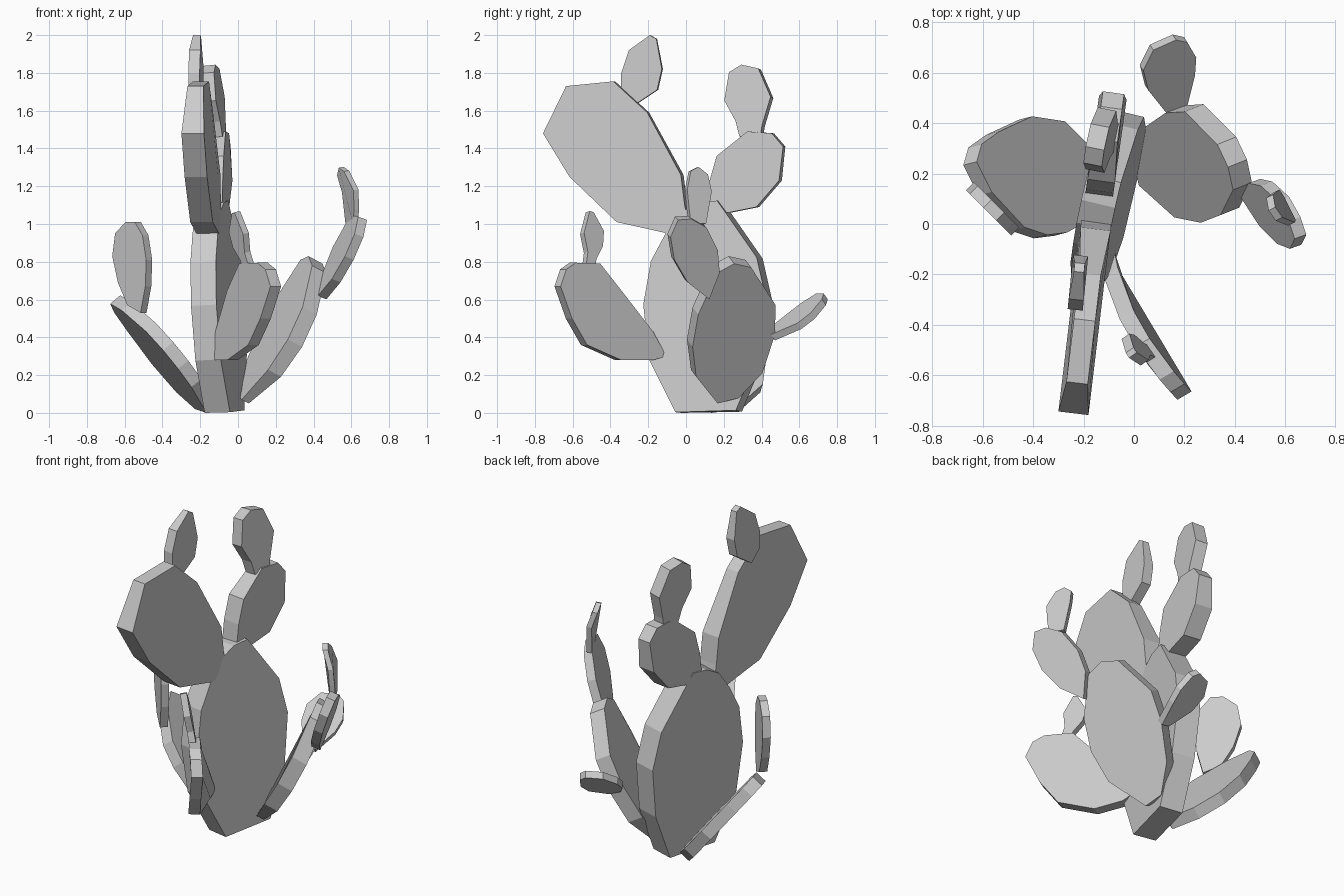
import bpy
from mathutils import Vector

def pad(name, axis, outline, surface, thick):
    """Flat cactus pad: outline in one view, depth along `axis` from surface().
    thick is a number, or a function of the outline point for tapered pads."""
    mid, half = [], []
    for a, b in outline:
        d = surface(a, b)
        mid.append(Vector({'x': (d, a, b), 'y': (a, d, b), 'z': (a, b, d)}[axis]))
        half.append((thick(a, b) if callable(thick) else thick) / 2)
    n = len(mid)
    normal = Vector()
    for i in range(n):
        normal += mid[i].cross(mid[(i + 1) % n])
    normal.normalize()
    verts = [p + normal * h for p, h in zip(mid, half)]
    verts += [p - normal * h for p, h in zip(mid, half)]
    for v in verts:
        v.z = max(v.z, 0)
    faces = [list(range(n)), list(range(2 * n - 1, n - 1, -1))]
    faces += [[i, i + n, (i + 1) % n + n, (i + 1) % n] for i in range(n)]
    mesh = bpy.data.meshes.new(name)
    mesh.from_pydata(verts, [], faces)
    mesh.update()
    obj = bpy.data.objects.new(name, mesh)
    bpy.context.collection.objects.link(obj)
    return obj

# Trunk pad standing on the ground
pad("trunk_pad", 'x',
    [(-.04, 0), (.28, .01), (.4, .3), (.44, .6), (.39, .82), (.23, 1.05), (.18, 1.12),
     (.08, 1.11), (-.01, 1.06), (-.09, .95), (-.17, .8), (-.21, .57), (-.18, .28)],
    lambda y, z: -.1 + .24 * y - .055 * z, .138)

# Large upper pad leaning forward, with its bud
pad("upper_front_pad", 'x',
    [(-.09, .95), (.02, 1.0), (.0, 1.1), (-.02, 1.26), (-.2, 1.59), (-.38, 1.755),
     (-.63, 1.73), (-.75, 1.48), (-.61, 1.25), (-.36, 1.01)],
    lambda y, z: -.15 + .12 * y, lambda y, z: .12 if z < 1.55 else .085)
pad("upper_front_bud", 'x',
    [(-.27, 1.63), (-.15, 1.71), (-.125, 1.82), (-.155, 1.98), (-.19, 2.0),
     (-.3, 1.92), (-.34, 1.8), (-.34, 1.7)],
    lambda y, z: -.222 + .1 * (y + .23), lambda y, z: .06 if z < 1.95 else .04)

# Upper back pad with its bud
pad("upper_back_pad", 'x',
    [(.11, 1.06), (.23, 1.06), (.38, 1.09), (.5, 1.23), (.52, 1.41), (.46, 1.48),
     (.33, 1.49), (.17, 1.36), (.13, 1.22)],
    lambda y, z: -.14 + .14 * (y - .1), lambda y, z: .11 if z < 1.4 else .085)
pad("upper_back_bud", 'x',
    [(.29, 1.46), (.4, 1.46), (.41, 1.52), (.455, 1.67), (.39, 1.82), (.3, 1.84),
     (.235, 1.8), (.21, 1.65), (.27, 1.54)],
    lambda y, z: -.13 - .1 * (z - 1.65) + .2 * (y - .33), .075)

# Low front pad, curving outward, with its bud
pad("front_pad", 'x',
    [(-.12, .3), (-.19, .28), (-.36, .28), (-.54, .36), (-.62, .5), (-.68, .67),
     (-.65, .76), (-.6, .795), (-.47, .79), (-.36, .65), (-.19, .43)],
    lambda y, z: -.095 - .24 * (y + .18) + .7 * (y + .18) ** 2, .065)
pad("front_bud", 'x',
    [(-.54, .77), (-.49, .77), (-.485, .81), (-.45, .88), (-.445, .96), (-.5, 1.06),
     (-.52, 1.065), (-.55, .95), (-.53, .85)],
    lambda y, z: .018 - .7 * (y + .5) - .22 * (z - .9), .038)

# Right pad leaning outward and tapering to its foot, with two buds and a tip
pad("right_pad", 'x',
    [(.16, .06), (.27, .09), (.39, .23), (.455, .43), (.46, .59), (.33, .79), (.24, .81),
     (.15, .76), (.05, .54), (.02, .37), (.04, .21)],
    lambda y, z: .055 - .4 * y + .56 * z + .3 * z * (.8 - z),
    lambda y, z: min(.09, .03 + .25 * z))
pad("right_back_bud", 'z',
    [(.13, .44), (.2, .46), (.235, .6), (.24, .67), (.205, .73), (.16, .74),
     (.07, .7), (.03, .62), (.05, .54)],
    lambda x, y: .43 + .4 * (y - .47) + 1.2 * (y - .47) ** 2 - .45 * (x - .14), .04)
pad("right_top_bud", 'x',
    [(.115, .61), (.17, .75), (.16, .87), (.1, .99), (.02, 1.035), (-.05, 1.03),
     (-.09, .94), (-.07, .82), (0, .7)],
    lambda y, z: .445 - .36 * (y - .115) + .37 * (z - .61), .052)
pad("right_tip", 'x',
    [(.02, 1.0), (.1, 1.0), (.13, 1.17), (.11, 1.26), (.06, 1.3), (.02, 1.28),
     (0, 1.18), (.01, 1.08)],
    lambda y, z: .6 - .5 * (y - .065) - .4 * max(0, z - 1.16), .03)

# Left pad leaning outward, with its bud
pad("left_pad", 'z',
    [(-.14, .14), (-.22, 0), (-.29, -.04), (-.37, -.05), (-.46, -.02), (-.59, .12),
     (-.65, .24), (-.63, .31), (-.56, .36), (-.43, .42), (-.3, .4), (-.2, .3)],
    lambda x, y: .04 - 1.2 * (x + .16) - .31 * (y - .15), .07)
pad("left_bud", 'y',
    [(-.5, .53), (-.57, .57), (-.62, .69), (-.65, .83), (-.635, .95), (-.58, 1.01),
     (-.53, 1.01), (-.49, .94), (-.47, .81), (-.475, .67)],
    lambda x, z: .06 - (x + .56), .045)
